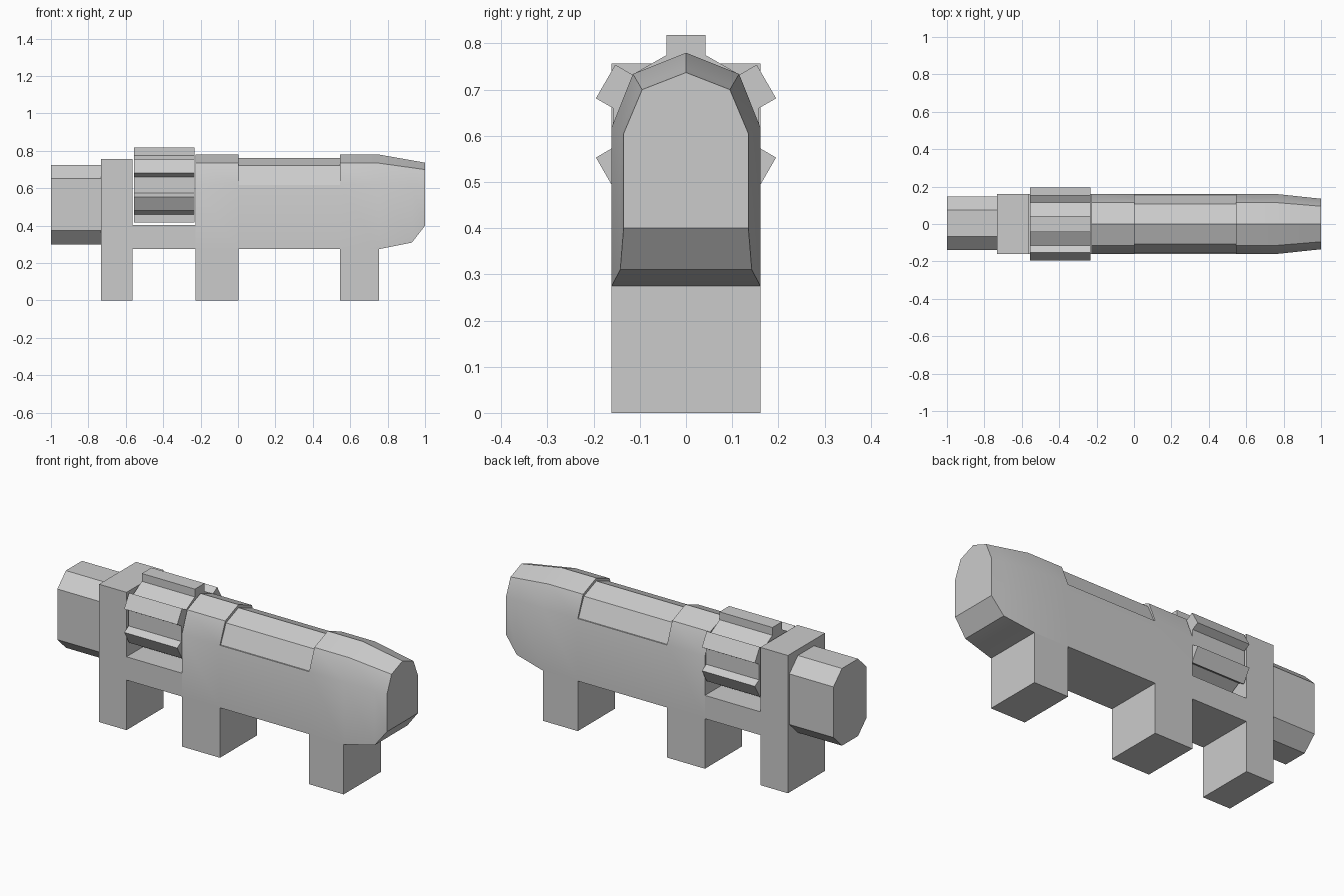
import bpy, bmesh, math

if "Cube" in bpy.data.objects:
    bpy.data.objects.remove(bpy.data.objects["Cube"])


def loft(name, sections):
    """Skin equal-length closed (x, y, z) rings and cap both ends."""
    bm = bmesh.new()
    rings = [[bm.verts.new(p) for p in s] for s in sections]
    n = len(rings[0])
    for a, b in zip(rings, rings[1:]):
        for i in range(n):
            j = (i + 1) % n
            bm.faces.new((a[i], a[j], b[j], b[i]))
    bm.faces.new(rings[0])
    bm.faces.new(rings[-1])
    bmesh.ops.remove_doubles(bm, verts=bm.verts, dist=1e-4)
    bmesh.ops.recalc_face_normals(bm, faces=bm.faces)
    mesh = bpy.data.meshes.new(name)
    bm.to_mesh(mesh)
    bm.free()
    obj = bpy.data.objects.new(name, mesh)
    bpy.context.collection.objects.link(obj)
    return obj


def prism(name, x0, x1, profile):
    return loft(name, [[(x, y, z) for y, z in profile] for x in (x0, x1)])


def block(name, x0, x1, z0, z1, w=0.161):
    return prism(name, x0, x1, [(w, z0), (w, z1), (-w, z1), (-w, z0)])


def section(x, half):
    """Mirror a half profile (bottom to apex) into a full ring at x."""
    return [(x, y, z) for y, z in half] + [(x, -y, z) for y, z in half[-2::-1]]


# Main body: house-shaped section, recessed top panel, tapered nose
full = [(0.161, 0.275), (0.161, 0.618), (0.161, 0.618), (0.115, 0.734), (0, 0.780)]
recess = [(0.161, 0.275), (0.161, 0.618), (0.154, 0.618), (0.108, 0.721), (0, 0.763)]
tip = [(0.135, 0.400), (0.135, 0.605), (0.135, 0.605), (0.095, 0.700), (0, 0.737)]
t = (0.93 - 0.755) / (1 - 0.755)
mid = [(a[0] + (b[0] - a[0]) * t, a[1] + (b[1] - a[1]) * t) for a, b in zip(full, tip)]
mid[0] = (mid[0][0], 0.310)
body = loft("main_body", [section(x, h) for x, h in (
    (-0.228, full), (0.003, full), (0.003, recess), (0.545, recess),
    (0.545, full), (0.755, full), (0.93, mid), (1.0, tip))])
bpy.context.view_layer.objects.active = body
body.select_set(True)
bpy.ops.object.shade_smooth_by_angle(angle=math.radians(30))
body.select_set(False)

# Feet, rear plate and the bar under the drum
block("middle_foot", -0.228, 0.003, 0, 0.275)
block("front_foot", 0.545, 0.755, 0, 0.275)
block("rear_plate", -0.732, -0.565, 0, 0.757)
block("lower_bar", -0.565, -0.228, 0.275, 0.403)

# Ribbed drum: six square ribs around a core
drum = []
for k in range(6):
    a = math.radians(90 + 60 * k)
    for r, s in ((0.158, -0.042), (0.201, -0.042), (0.201, 0.042), (0.158, 0.042)):
        drum.append((r * math.cos(a) - s * math.sin(a),
                     0.617 + r * math.sin(a) + s * math.cos(a)))
prism("ribbed_drum", -0.555, -0.233, drum)

# Rear block with chamfered edges
cy, cz = 0.004, 0.512
quarter = [(0.07, 0.212), (0.144, 0.139)]
ring = (quarter + [(y, -z) for y, z in quarter[::-1]]
        + [(-y, -z) for y, z in quarter] + [(-y, z) for y, z in quarter[::-1]])
prism("rear_block", -1.0, -0.732, [(cy + y, cz + z) for y, z in ring])
